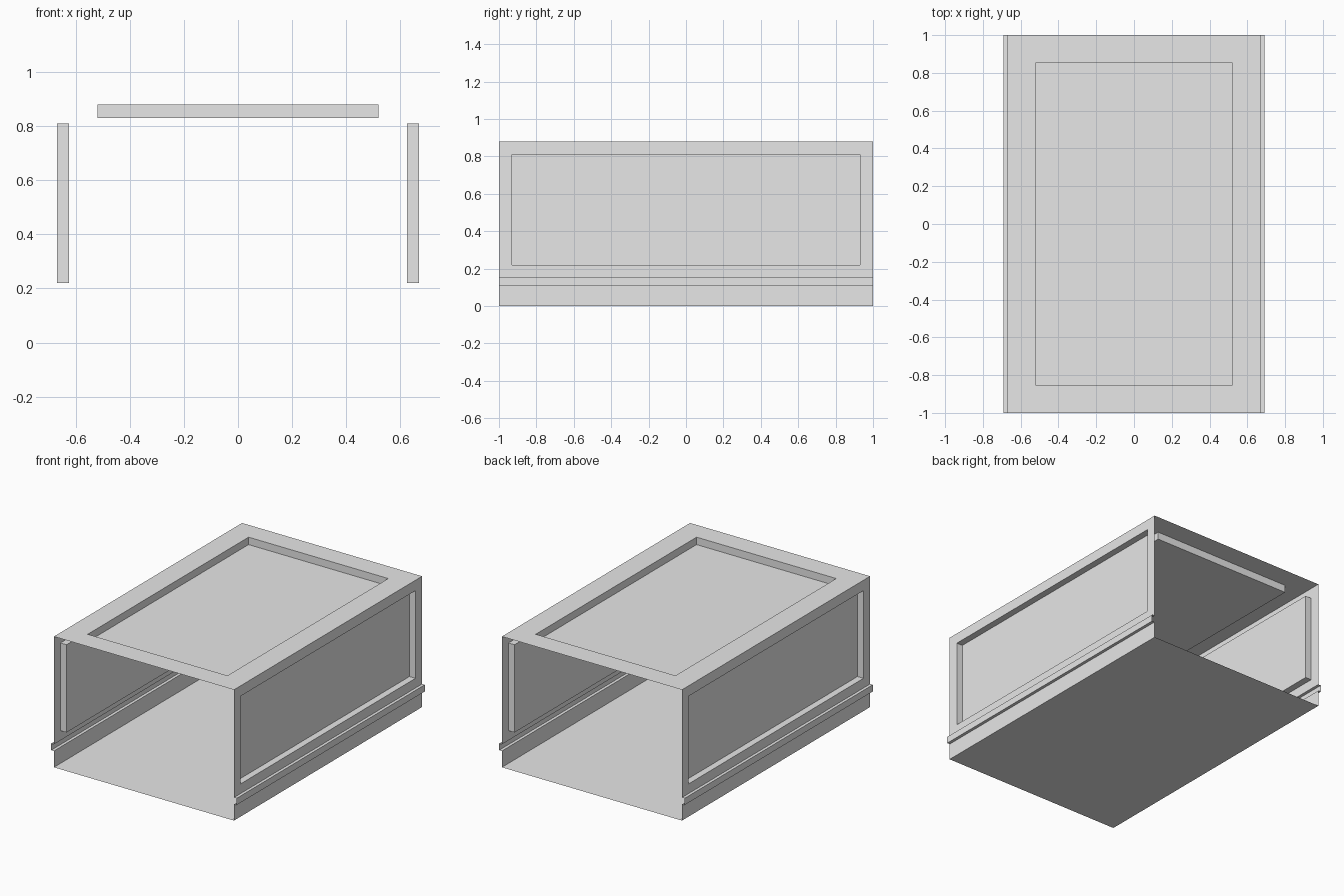
import bpy, bmesh

if "Cube" in bpy.data.objects:
    bpy.data.objects.remove(bpy.data.objects["Cube"])

W, L, H = 0.67, 1.0, 0.88     # half width, half length, height
RAIL_X, RAIL_LOW, RAIL_HIGH = 0.69, 0.11, 0.155

grey = bpy.data.materials.new("light grey")
grey.diffuse_color = (0.8, 0.8, 0.8, 1)
grey.use_nodes = True
grey.node_tree.nodes["Principled BSDF"].inputs["Base Color"].default_value = grey.diffuse_color


def sheet_object(name, quads):
    """Thin-sheet part from a list of four-cornered faces."""
    bm = bmesh.new()
    for quad in quads:
        bm.faces.new([bm.verts.new(p) for p in quad])
    bmesh.ops.remove_doubles(bm, verts=bm.verts, dist=1e-5)
    mesh = bpy.data.meshes.new(name)
    bm.to_mesh(mesh)
    bm.free()
    mesh.materials.append(grey)
    ob = bpy.data.objects.new(name, mesh)
    bpy.context.collection.objects.link(ob)
    return ob


def recessed_panel(place, outer, inner, depth):
    """Frame, recess walls and sunken panel; rectangles are (u0, v0, u1, v1)."""
    def ring(r, d):
        u0, v0, u1, v1 = r
        return [place(u, v, d) for u, v in ((u0, v0), (u1, v0), (u1, v1), (u0, v1))]
    rings = [ring(outer, 0), ring(inner, 0), ring(inner, depth)]
    quads = [rings[2]]
    for a, b in zip(rings, rings[1:]):
        for i in range(4):
            j = (i + 1) % 4
            quads.append([a[i], a[j], b[j], b[i]])
    return quads


# Floor, open at front and back
sheet_object("floor", [[(-W, -L, 0), (-W, L, 0), (W, L, 0), (W, -L, 0)]])

# Top with sunken panel
sheet_object("top", recessed_panel(
    lambda u, v, d: (u, v, H - d),
    (-W, -L, W, L), (-0.52, -0.855, 0.52, 0.855), 0.05))

# Side wall: plinth strip, hollow rail and sunken panel, mirrored to the left
profile = [(W, 0), (W, RAIL_LOW), (RAIL_X, RAIL_LOW), (RAIL_X, RAIL_HIGH), (W, RAIL_HIGH)]
quads = [[(x0, -L, z0), (x0, L, z0), (x1, L, z1), (x1, -L, z1)]
         for (x0, z0), (x1, z1) in zip(profile, profile[1:])]
quads += recessed_panel(
    lambda u, v, d: (W - d, u, v),
    (-L, RAIL_HIGH, L, H), (-0.93, 0.22, 0.93, 0.81), 0.045)
walls = sheet_object("side_walls", quads)
mirror = walls.modifiers.new("Mirror", 'MIRROR')
mirror.use_mirror_merge = False
